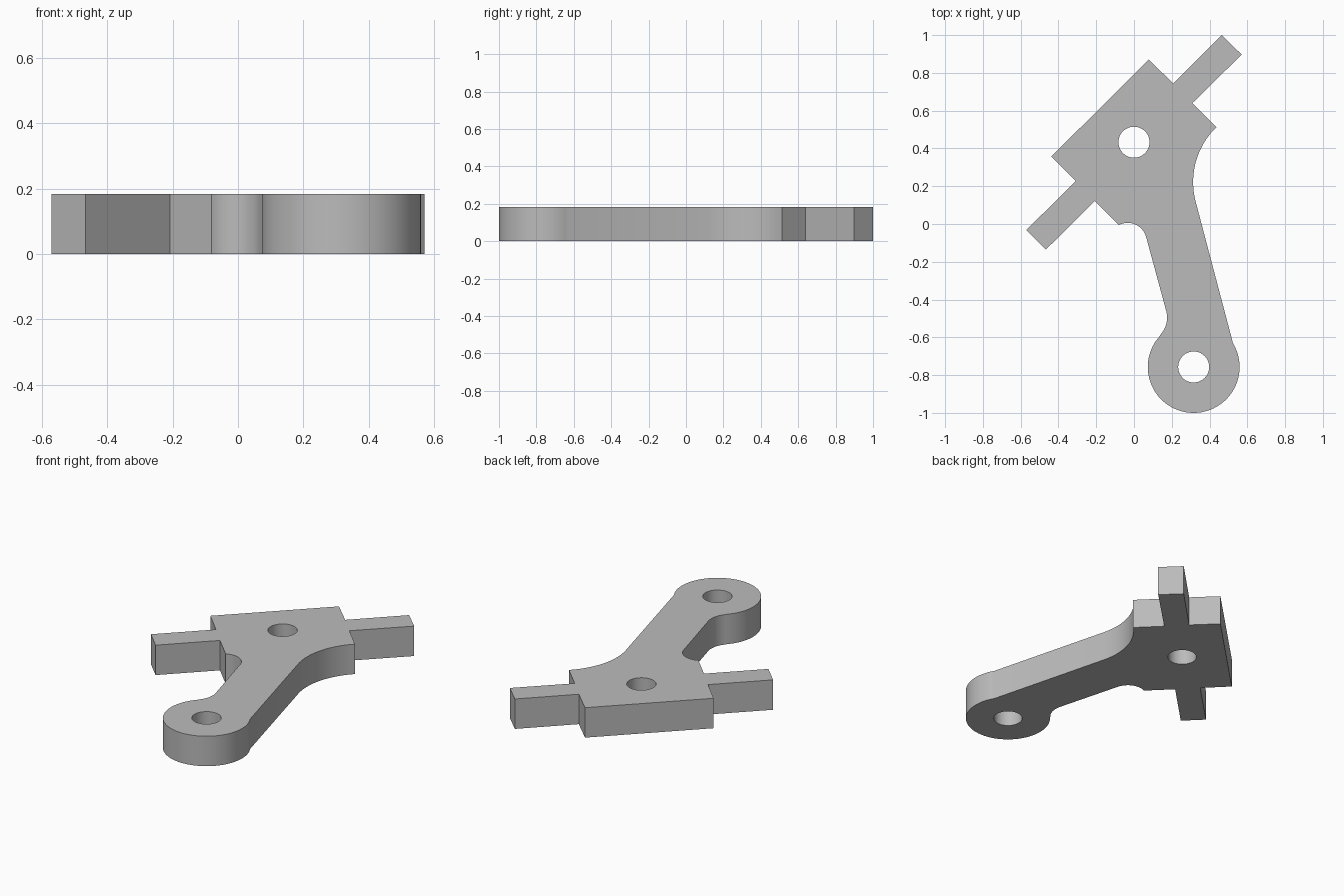
import bpy, bmesh
from math import sin, cos, radians

cube = bpy.data.objects.get("Cube")
if cube:
    bpy.data.objects.remove(cube, do_unlink=True)

THICKNESS = 0.184
HOLE_RADIUS = 0.082
PIVOT = (0.0, 0.433)
ARM_END = (0.316, -0.757)


def arc(centre, radius, start, end, steps):
    """Points along an arc, angles in degrees."""
    angles = [radians(start + (end - start) * i / steps) for i in range(steps + 1)]
    return [(centre[0] + radius * cos(a), centre[1] + radius * sin(a)) for a in angles]


# Outline, clockwise: upper pin and block corner
outline = [(0.208, 0.744), (0.464, 1.0), (0.57, 0.897), (0.309, 0.64)]
# Large fillet from block to arm
outline += arc((0.718, 0.222), 0.405, 134, 195, 24)
# Round arm end
outline += arc(ARM_END, 0.243, 31, -223, 64)
# Fillets on the inner side of the arm
outline += arc((0.040, -0.495), 0.135, -44, 15, 14)
outline += arc((-0.034, -0.096), 0.102, 15, 117, 20)
# Lower pin and back edge of the block
outline += [(-0.208, 0.122), (-0.466, -0.135), (-0.57, -0.032),
            (-0.309, 0.227), (-0.438, 0.357), (0.078, 0.87)]

# Two bolt holes
loops = [outline] + [arc(c, HOLE_RADIUS, 0, 360, 48)[:-1] for c in (PIVOT, ARM_END)]

# Fill the profile and extrude it into a plate
bm = bmesh.new()
for loop in loops:
    verts = [bm.verts.new((x, y, 0)) for x, y in loop]
    for a, b in zip(verts, verts[1:] + verts[:1]):
        bm.edges.new((a, b))
bmesh.ops.triangle_fill(bm, edges=bm.edges[:], use_beauty=True, normal=(0, 0, 1))
result = bmesh.ops.extrude_face_region(bm, geom=bm.faces[:], use_keep_orig=True)
top = [g for g in result["geom"] if isinstance(g, bmesh.types.BMVert)]
bmesh.ops.translate(bm, verts=top, vec=(0, 0, THICKNESS))
bmesh.ops.recalc_face_normals(bm, faces=bm.faces[:])
mesh = bpy.data.meshes.new("lever_plate")
bm.to_mesh(mesh)
bm.free()

lever = bpy.data.objects.new("lever_plate", mesh)
bpy.context.collection.objects.link(lever)

# Plain grey material
grey = bpy.data.materials.new("plain grey")
grey.use_nodes = True
colour = (0.5, 0.5, 0.5, 1)
grey.diffuse_color = colour
grey.node_tree.nodes["Principled BSDF"].inputs["Base Color"].default_value = colour
mesh.materials.append(grey)

# Smooth the curved walls, keep corners sharp
bpy.ops.object.select_all(action="DESELECT")
lever.select_set(True)
bpy.context.view_layer.objects.active = lever
bpy.ops.object.shade_smooth_by_angle(angle=radians(20))
